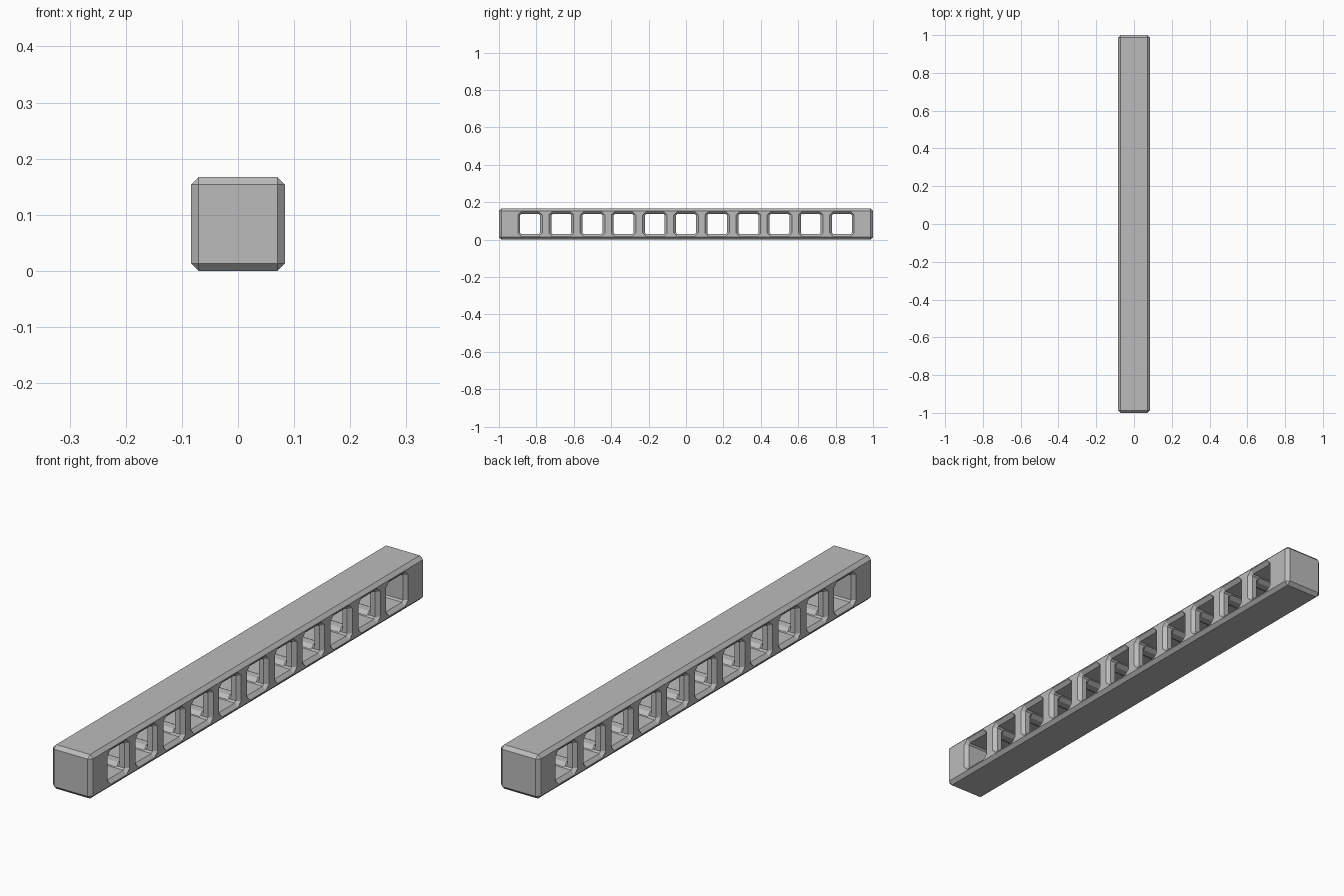
import bpy
import bmesh

LENGTH = 2.0
SIDE = 0.167
MID = SIDE / 2
CHAMFER = 0.013
PITCH = LENGTH / 12
HOLES = 11

old = bpy.data.objects.get("Cube")
if old:
    bpy.data.objects.remove(old, do_unlink=True)

grey = bpy.data.materials.new("plain grey")
grey.use_nodes = True
grey.diffuse_color = (0.5, 0.5, 0.5, 1)
grey.node_tree.nodes["Principled BSDF"].inputs["Base Color"].default_value = (0.5, 0.5, 0.5, 1)


def octagon(h, cut):
    """Square of half-width h with its corners cut off."""
    k = h - cut
    return [(h, -k), (h, k), (k, h), (-k, h), (-h, k), (-h, -k), (-k, -h), (k, -h)]


def loft(bm, rings, place):
    """Closed solid through (position, half-width, corner cut) rings."""
    loops = [[bm.verts.new(place(t, a, b)) for a, b in octagon(h, cut)]
             for t, h, cut in rings]
    for low, high in zip(loops, loops[1:]):
        for i in range(8):
            j = (i + 1) % 8
            bm.faces.new((low[i], low[j], high[j], high[i]))
    bm.faces.new(loops[0][::-1])
    bm.faces.new(loops[-1])


def make_object(name, bm):
    bmesh.ops.recalc_face_normals(bm, faces=bm.faces)
    mesh = bpy.data.meshes.new(name)
    bm.to_mesh(mesh)
    bm.free()
    mesh.materials.append(grey)
    obj = bpy.data.objects.new(name, mesh)
    bpy.context.scene.collection.objects.link(obj)
    return obj


# Beam body with chamfered edges
bm = bmesh.new()
bmesh.ops.create_cube(bm, size=1)
bmesh.ops.scale(bm, vec=(SIDE, LENGTH, SIDE), verts=bm.verts)
bmesh.ops.translate(bm, vec=(0, 0, MID), verts=bm.verts)
bmesh.ops.bevel(bm, geom=bm.edges[:], offset=CHAMFER, segments=1, affect='EDGES')
beam = make_object("perforated_beam", bm)

# Row of square side holes with chamfered rims
centres = [(i - HOLES // 2) * PITCH for i in range(HOLES)]
inner = 0.053
out_x, in_x = MID + CHAMFER, MID - CHAMFER
rim = inner + 2 * CHAMFER
profile = [(-out_x, rim, 0.03), (-in_x, inner, 0.006),
           (in_x, inner, 0.006), (out_x, rim, 0.03)]
bm = bmesh.new()
for y in centres:
    loft(bm, profile, lambda t, a, b: (t, y + a, MID + b))
side_holes = make_object("side_hole_cutter", bm)

# Inner passage through the webs between the holes
web = PITCH / 2 - inner
wide, narrow = 0.05, 0.04
rings = [(centres[0], wide, 0.012)]
for y in centres[:-1]:
    w = y + PITCH / 2
    rings += [(w - web, wide, 0.012), (w - web / 2, narrow, 0.006),
              (w + web / 2, narrow, 0.006), (w + web, wide, 0.012)]
rings.append((centres[-1], wide, 0.012))
bm = bmesh.new()
loft(bm, rings, lambda t, a, b: (a, t, MID + b))
passage = make_object("inner_passage_cutter", bm)

# Cut the openings and drop the cutters
for cutter in (side_holes, passage):
    cutter.hide_render = True
    mod = beam.modifiers.new(cutter.name, 'BOOLEAN')
    mod.operation = 'DIFFERENCE'
    mod.solver = 'EXACT'
    mod.object = cutter
bpy.context.view_layer.update()
graph = bpy.context.evaluated_depsgraph_get()
cut_mesh = bpy.data.meshes.new_from_object(beam.evaluated_get(graph))
beam.modifiers.clear()
beam.data = cut_mesh
cut_mesh.materials.clear()
cut_mesh.materials.append(grey)
for poly in cut_mesh.polygons:
    poly.material_index = 0
    poly.use_smooth = False
for cutter in (side_holes, passage):
    bpy.data.objects.remove(cutter, do_unlink=True)
